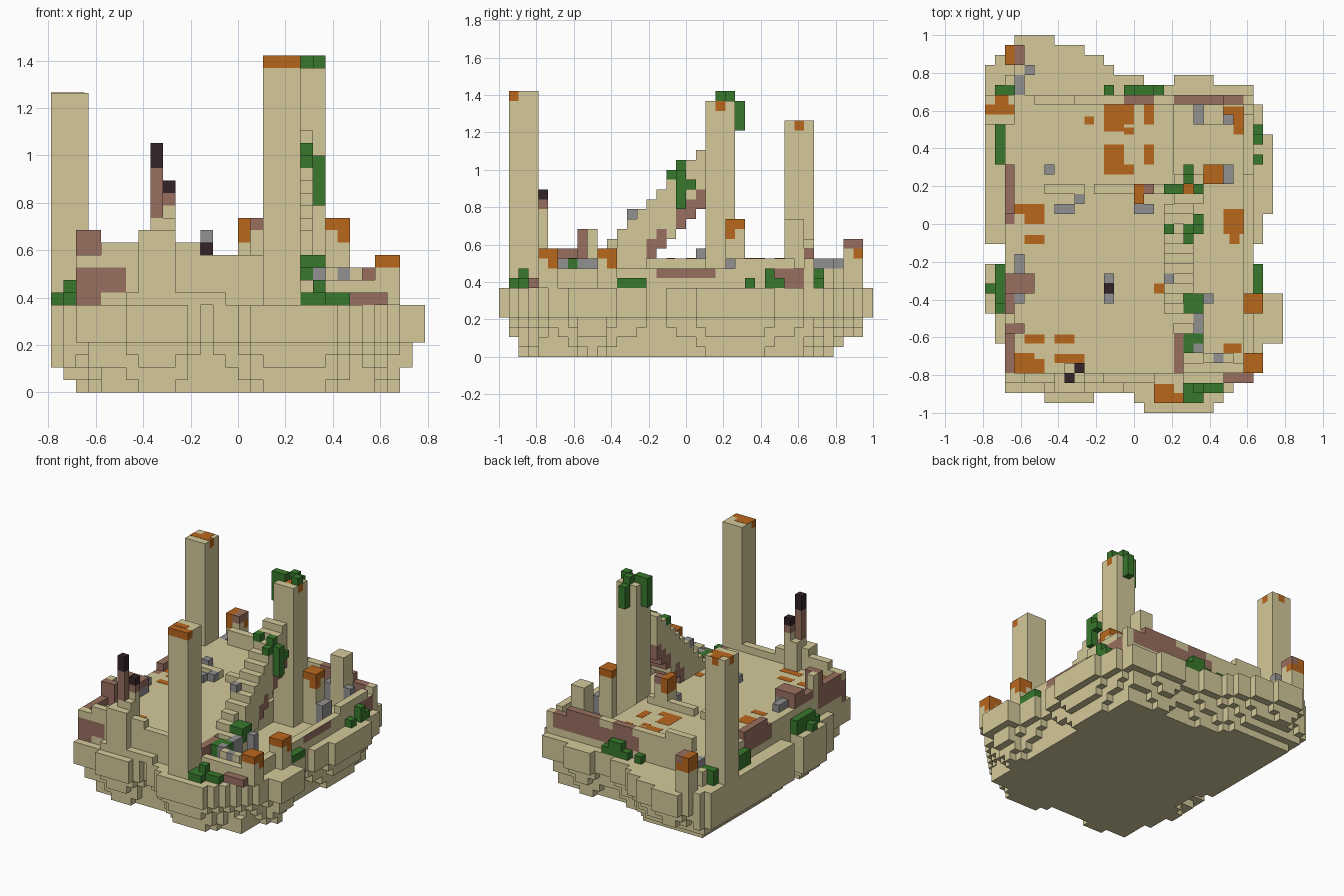
import bpy
import bmesh
from mathutils import Vector

default_cube = bpy.data.objects.get("Cube")
if default_cube:
    bpy.data.objects.remove(default_cube, do_unlink=True)

UNIT = 1 / 19
COLOURS = {
    "sandstone": (0.66, 0.585, 0.325),
    "brown_brick": (0.315, 0.162, 0.115),
    "rust": (0.49, 0.135, 0.012),
    "moss_green": (0.04, 0.19, 0.026),
    "rubble_grey": (0.285, 0.285, 0.29),
    "charred_black": (0.034, 0.016, 0.02),
}
SAND, BRICK, RUST, MOSS, GREY, CHAR = COLOURS
SLOTS = list(COLOURS)
materials = []
for name, rgb in COLOURS.items():
    mat = bpy.data.materials.new(name)
    mat.use_nodes = True
    mat.diffuse_color = (*rgb, 1)
    bsdf = mat.node_tree.nodes["Principled BSDF"]
    bsdf.inputs["Base Color"].default_value = (*rgb, 1)
    bsdf.inputs["Roughness"].default_value = 0.9
    materials.append(mat)

cells = {}  # grid cell -> (part name, colour)


def block(part, colour, x, y, z):
    """Fill a box of cells; each axis is (first, end) or a single index."""
    spans = [range(*a) if isinstance(a, tuple) else range(a, a + 1) for a in (x, y, z)]
    for i in spans[0]:
        for j in spans[1]:
            for k in spans[2]:
                cells[i, j, k] = (part, colour)


def repaint(colour, x, y, z):
    """Recolour only the cells already present in a box."""
    for cell, (part, _) in list(cells.items()):
        if all(a[0] <= c < a[1] for c, a in zip(cell, (x, y, z))):
            cells[cell] = (part, colour)


def scatter(part, colour, base, top, spots):
    """Columns of one cell at each (x, y) spot."""
    for x, y in spots:
        block(part, colour, x, y, (base, top))


# Hull: an outline of rows (first, end, repeat), shrinking towards the bottom
rows = [(16, 23, 1), (6, 24, 1), (2, 25, 1), (2, 26, 1), (2, 27, 1), (2, 28, 2),
        (1, 30, 3), (0, 30, 2), (0, 28, 3), (2, 27, 2), (0, 28, 3), (0, 29, 8),
        (0, 28, 3), (0, 27, 2), (0, 23, 1), (0, 13, 1), (1, 12, 1), (2, 10, 1), (3, 7, 1)]
outline, j = set(), 0
for first, end, repeat in rows:
    for _ in range(repeat):
        outline |= {(i, j) for i in range(first, end)}
        j += 1
outline -= {(i, 1) for i in range(11, 15)} | {(12, 2), (16, 33), (17, 33), (18, 33)}
CROSS = [(1, 0), (-1, 0), (0, 1), (0, -1)]
SQUARE = [(a, b) for a in (-1, 0, 1) for b in (-1, 0, 1)]


def erode(shape, steps):
    return {(i, j) for i, j in shape if all((i + a, j + b) in shape for a, b in steps)}


soft = erode(outline, CROSS)
hard = erode(outline, SQUARE)
right_side = {(i, j) for i, j in outline if i < 2}
keel = {(i, j) for i in range(4, 26) for j in range(4, 31)}
layers = [{c for c in erode(hard, CROSS) | keel if c[1] < 34},
          {c for c in erode(soft, CROSS) | keel | {s for s in soft if s[0] < 2} if c[1] < 35},
          hard | right_side, soft | right_side, outline, outline, outline]
for k, shape in enumerate(layers):
    for i, j in shape:
        cells[i, j, k] = ("hull", SAND)

# Raised floor on the right half
block("raised_floor", SAND, (2, 19), (3, 32), (7, 10))
block("front_ledge", SAND, (6, 14), 2, 7)

# Walls and parapets
block("front_parapet", SAND, (2, 17), 3, 10)
block("front_parapet", SAND, (4, 12), 3, 11)
block("right_parapet", SAND, 2, (4, 12), 10)
block("right_parapet", SAND, 2, (20, 25), 10)
block("right_parapet", BRICK, (2, 4), 8, (10, 13))
block("right_parapet", SAND, 2, 9, (10, 13))
block("back_wall", SAND, (9, 24), 31, (7, 11))
block("back_wall", SAND, (24, 27), 31, (7, 10))
block("back_wall", SAND, (5, 9), 31, (10, 12))
block("back_merlon", SAND, (22, 24), (29, 31), (7, 14))
block("left_wall", SAND, 26, (5, 31), (7, 9))
block("left_wall", SAND, 26, (24, 30), 9)
block("front_left_wall", SAND, (20, 27), 4, (7, 9))
block("front_left_wall", SAND, (22, 25), 5, (7, 10))
block("inner_wall", SAND, (6, 10), 22, 10)
block("inner_wall", SAND, (11, 18), 22, 10)
repaint(BRICK, (2, 6), (3, 4), (8, 10))
repaint(BRICK, (2, 4), (3, 4), (7, 8))
repaint(BRICK, (2, 3), (4, 9), (8, 11))
repaint(BRICK, (2, 3), (10, 12), (10, 11))
repaint(BRICK, (2, 3), (19, 25), (8, 11))
repaint(BRICK, (13, 26), (31, 32), (8, 10))
repaint(BRICK, (14, 17), (31, 32), (10, 11))
repaint(BRICK, (19, 24), (31, 32), (10, 11))
repaint(BRICK, (26, 27), (16, 22), (8, 9))
repaint(BRICK, (26, 27), (28, 31), (7, 9))
block("back_ledge_wall", SAND, (2, 4), (32, 34), (7, 9))
block("back_ledge_wall", SAND, 3, (34, 36), (7, 10))
block("back_ledge_wall", SAND, 4, 34, (7, 9))

# Three tall towers
block("right_back_tower", SAND, (0, 3), (29, 32), (7, 24))
block("front_tower", SAND, (17, 20), (1, 4), (7, 27))
block("middle_tower", SAND, (19, 22), (21, 24), (7, 26))
repaint(RUST, (17, 20), (1, 2), (26, 27))
repaint(RUST, (0, 3), (30, 31), (23, 24))
repaint(RUST, (1, 2), (31, 32), (23, 24))
repaint(RUST, (20, 22), (22, 23), (25, 26))

# Diagonal stair rising to the middle tower
for j in range(8, 21):
    top = j + 1
    under = 7 if j < 12 else max(7, top - 6)
    block("stair", SAND, (18, 21), j, (under, top))
    if j > 14 and j != 17:
        block("stair", BRICK, (18, 21), j, (under, under + 2))
block("stair_foot", BRICK, 19, (4, 8), (7, 10))

# Buttress with charred spikes
block("buttress", SAND, (7, 10), (2, 4), (7, 13))
block("buttress", SAND, (8, 10), (3, 5), (7, 14))
block("tall_spike", BRICK, 8, 3, (14, 18))
block("tall_spike", CHAR, 8, 3, (18, 20))
block("short_spike", SAND, 9, 4, (13, 15))
block("short_spike", BRICK, 9, 4, 15)
block("short_spike", CHAR, 9, 4, 16)
block("ember_pile", GREY, 12, 11, 10)
block("ember_pile", CHAR, 12, 12, (10, 12))
block("ember_pile", GREY, 12, 13, (10, 13))

# Rusty crates on stone or brick footings
block("brick_crate", BRICK, (2, 5), (12, 14), (10, 12))
block("back_crate", SAND, (2, 4), (35, 37), (7, 11))
block("back_crate", RUST, 2, (35, 37), (10, 12))
block("back_crate", BRICK, 3, (35, 37), 11)
block("back_crate", RUST, 3, 36, 10)
block("middle_crate", SAND, (22, 24), (23, 25), (7, 13))
block("middle_crate", RUST, (22, 24), (23, 25), 13)
block("middle_crate", RUST, 23, 23, 12)
block("inner_crate", SAND, (15, 17), 22, (10, 13))
block("inner_crate", RUST, 15, (21, 23), (12, 14))
block("inner_crate", SAND, 15, 21, (10, 12))
block("inner_crate", BRICK, 16, 22, 13)
for y in (4, 10):
    block("left_crate", SAND, (26, 28), (y, y + 2), (7, 10))
    block("left_crate", RUST, (26, 28), (y, y + 2), 10)
    block("left_crate", RUST, 27, y + 1, 9)

# Grey rubble
scatter("floor_rubble", GREY, 10, 11, [(6, 24), (7, 20), (8, 20), (9, 21), (15, 20), (16, 20),
                                       (3, 11), (3, 14), (3, 15), (4, 12), (4, 13)])
scatter("low_rubble", GREY, 7, 10, [(21, 8), (21, 9), (21, 6), (22, 11), (24, 29), (24, 23),
                                    (24, 24), (23, 5), (21, 29), (21, 30)])
scatter("back_rubble", GREY, 9, 10, [(3, 32), (3, 33), (4, 34)])
block("back_rubble", GREY, 3, 32, 8)
block("stair_rubble", GREY, 18, 13, 14)

# Moss on the ledges
scatter("ledge_moss", MOSS, 7, 8, [(20, 1), (21, 1), (20, 2), (21, 2), (22, 2), (23, 2),
                                   (0, 12), (12, 32), (14, 32), (17, 32), (1, 10),
                                   (27, 12), (27, 13), (27, 14), (27, 25), (27, 28)])
scatter("ledge_moss", MOSS, 7, 9, [(1, 11), (1, 12), (1, 13), (1, 14), (1, 25), (1, 26),
                                   (1, 27), (1, 28), (15, 32), (16, 32), (1, 32), (2, 32),
                                   (27, 27), (21, 2)])
block("ledge_brick", BRICK, (24, 27), 3, 7)

# Moss climbing the stair and the middle tower
scatter("stair_moss", MOSS, 7, 10, [(20, 6), (20, 7), (21, 7)])
block("stair_moss", MOSS, 21, (10, 12), (9, 11))
block("stair_moss", MOSS, 20, (10, 12), (9, 11))
del cells[20, 11, 11]
block("stair_moss", MOSS, 20, 18, (18, 20))
block("stair_moss", MOSS, 20, 17, 18)
block("stair_moss", MOSS, 21, 18, (15, 19))
block("stair_moss", MOSS, 21, 19, (17, 18))
block("stair_moss", MOSS, 18, 18, 19)
scatter("tower_moss", MOSS, 26, 27, [(19, 22), (21, 22), (20, 23)])
scatter("tower_moss", MOSS, 23, 26, [(20, 24)])
scatter("tower_moss", MOSS, 23, 27, [(18, 22)])


def finish(part, bm):
    bmesh.ops.remove_doubles(bm, verts=bm.verts, dist=1e-5)
    mesh = bpy.data.meshes.new(part)
    bm.to_mesh(mesh)
    bm.free()
    for mat in materials:
        mesh.materials.append(mat)
    bpy.context.collection.objects.link(bpy.data.objects.new(part, mesh))


# Turn every part's cells into a mesh of outer faces only
ORIGIN = Vector((-15, -19, 0))
meshes = {part: bmesh.new() for part, _ in cells.values()}
for cell, (part, colour) in cells.items():
    for axis in range(3):
        for side in (0, 1):
            near = list(cell)
            near[axis] += 2 * side - 1
            if tuple(near) in cells:
                continue
            corner, u, v = Vector(cell), Vector(), Vector()
            corner[axis] += side
            u[(axis + 1) % 3] = v[(axis + 2) % 3] = 1
            ring = [corner, corner + u, corner + u + v, corner + v]
            if not side:
                ring.reverse()
            face = meshes[part].faces.new(
                [meshes[part].verts.new((p + ORIGIN) * UNIT) for p in ring])
            bare_top = part == "left_wall" and axis == 2
            face.material_index = SLOTS.index(SAND if bare_top else colour)
for part, bm in meshes.items():
    finish(part, bm)


# Thin rust stains lying on floors and tower tops
def stains(part, level, patches):
    bm = bmesh.new()
    for x, y, w, d in patches:
        made = bmesh.ops.create_cube(bm, size=1)["verts"]
        for vert in made:
            vert.co = (ORIGIN + Vector((x, y, level)) + Vector(
                ((vert.co.x + 0.5) * w, (vert.co.y + 0.5) * d, vert.co.z * 0.06))) * UNIT
    for face in bm.faces:
        face.material_index = SLOTS.index(RUST)
    finish(part, bm)


stains("floor_stains", 10, [
    (12, 29, 3, 2), (12, 28.3, 2, 1), (14, 28, 1, 0.7), (16, 29, 1, 2), (10, 29, 1, 0.8),
    (12, 25, 2, 2), (12, 24, 3, 1), (16, 25, 1, 2), (4, 19, 2, 2), (3, 20, 1.5, 1),
    (4, 17, 2, 0.9), (4, 7, 2, 0.9), (7, 7, 2, 0.9), (3, 4, 3, 1.4), (3, 5.4, 2, 0.6),
    (7, 5, 3, 0.9), (17, 12, 1, 1)])
stains("low_floor_stains", 7, [(24, 18, 2, 2.5), (24.6, 17, 1, 1), (24, 29, 2, 1.8),
                               (25, 28, 1, 1), (24, 6, 1.8, 1)])
stains("right_tower_stains", 24, [(0, 30, 2.7, 1), (1, 31, 1.4, 1)])
stains("front_tower_stains", 27, [(17, 2, 2, 0.9)])
